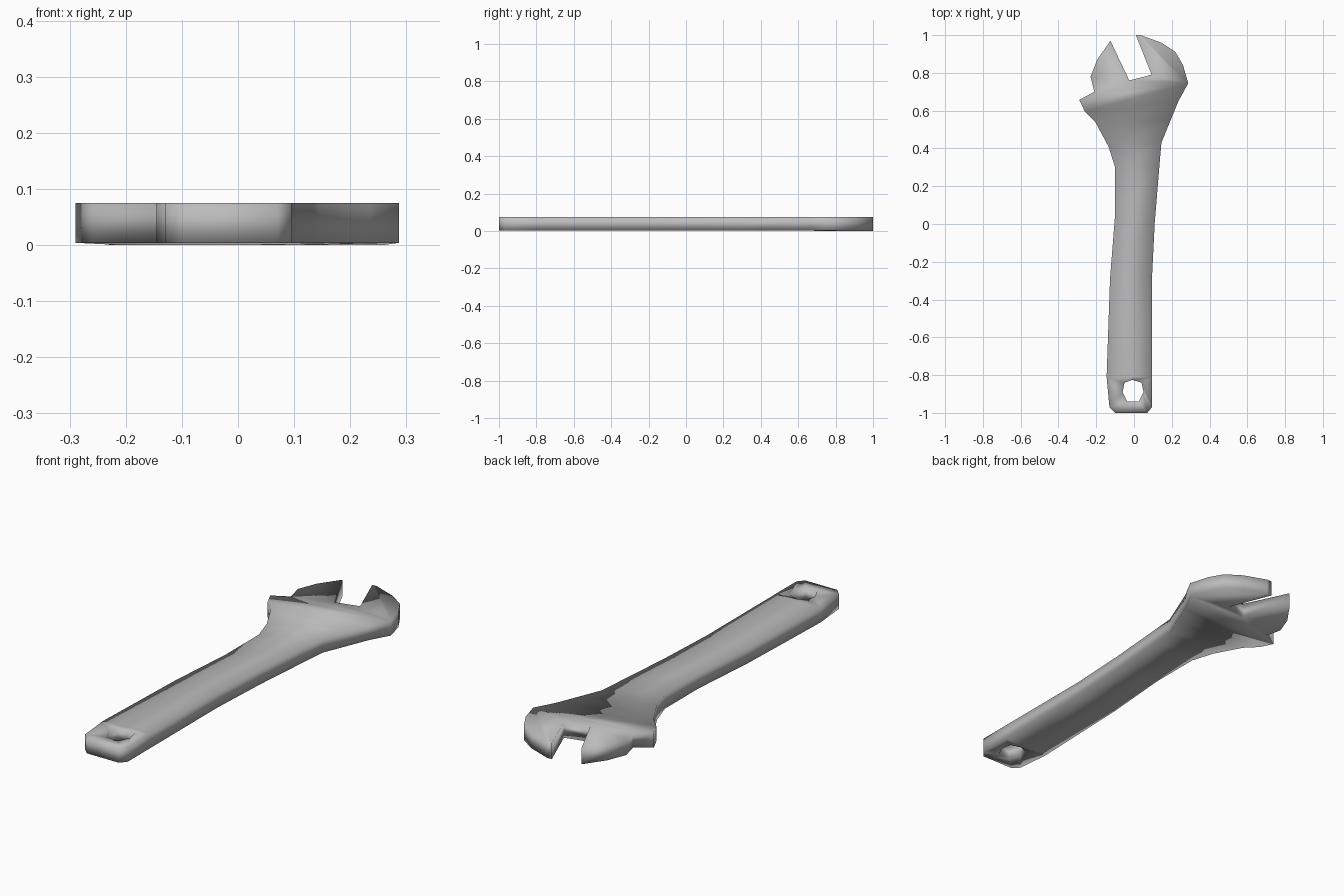
import bpy

default_cube = bpy.data.objects.get("Cube")
if default_cube:
    bpy.data.objects.remove(default_cube, do_unlink=True)

TOP, BOTTOM = 0.075, 0.004

# Handle and neck: matching left and right edge points, from the end upward
rows = [
    ((-0.145, -0.81), (0.095, -0.81)),
    ((-0.127, -0.29), (0.095, -0.29)),
    ((-0.10, 0.05), (0.11, 0.01)),
    ((-0.10, 0.30), (0.134, 0.30)),
    ((-0.135, 0.41), (0.145, 0.43)),
    ((-0.205, 0.54), (0.19, 0.54)),
    ((-0.26, 0.595), (0.235, 0.65)),
    ((-0.29, 0.657), (0.287, 0.745)),
]
handle_left, handle_right = rows[0]
head_left, head_right = rows[-1]

# Handle end: outer ring and hanging hole, paired point by point
middle = (-0.01, -0.81)
end_ring = [middle, handle_left, (-0.13, -0.97), (-0.10, -1),
            (0.07, -1), (0.095, -0.97), handle_right]
hole_ring = [(-0.01, -0.825), (-0.05, -0.84), (-0.06, -0.89), (-0.035, -0.94),
             (0.025, -0.94), (0.05, -0.89), (0.04, -0.84)]

# Jaw opening corners and the step beside the movable jaw
notch_right, notch_left = (0.093, 0.79), (-0.025, 0.76)
jaw_step = (-0.21, 0.70)

# Counterclockwise patches that cover the plan of the wrench
patches = []
for i in range(len(end_ring)):
    j = (i + 1) % len(end_ring)
    patches.append([end_ring[i], end_ring[j], hole_ring[j], hole_ring[i]])
for i, ((left, right), (next_left, next_right)) in enumerate(zip(rows, rows[1:])):
    lower_edge = [left, middle, right] if i == 0 else [left, right]
    patches.append(lower_edge + [next_right, next_left])
patches.append([head_left, head_right, notch_right, notch_left, jaw_step])
patches.append([jaw_step, notch_left, (-0.125, 0.97), (-0.195, 0.87), (-0.23, 0.78)])
patches.append([notch_right, head_right, (0.26, 0.84), (0.22, 0.91),
                (0.145, 0.96), (0.035, 1), (0.01, 1)])


def underside(point):
    """The jaws reach slightly lower than the body."""
    in_jaws = point[1] > 0.69 and point != head_right
    return 0 if in_jaws else BOTTOM


# Top and bottom vertices share the same plan points
points = list(dict.fromkeys(point for patch in patches for point in patch))
index = {point: i for i, point in enumerate(points)}
count = len(points)
vertices = [(x, y, TOP) for x, y in points]
vertices += [(x, y, underside((x, y))) for x, y in points]

# Top faces, mirrored bottom faces, and walls along every open edge
top_faces = [[index[point] for point in patch] for patch in patches]
bottom_faces = [[i + count for i in reversed(face)] for face in top_faces]
edges = {(a, b) for face in top_faces for a, b in zip(face, face[1:] + face[:1])}
walls = [[b, a, a + count, b + count] for a, b in sorted(edges) if (b, a) not in edges]

mesh = bpy.data.meshes.new("wrench_body")
mesh.from_pydata(vertices, [], top_faces + bottom_faces + walls)
mesh.update()
for polygon in mesh.polygons:
    polygon.use_smooth = True

# Plain grey steel
steel = bpy.data.materials.new("grey_steel")
steel.use_nodes = True
colour = (0.5, 0.5, 0.5, 1)
steel.diffuse_color = colour
for node in steel.node_tree.nodes:
    if node.type == "BSDF_PRINCIPLED":
        node.inputs["Base Color"].default_value = colour
mesh.materials.append(steel)

wrench = bpy.data.objects.new("wrench_body", mesh)
bpy.context.scene.collection.objects.link(wrench)
